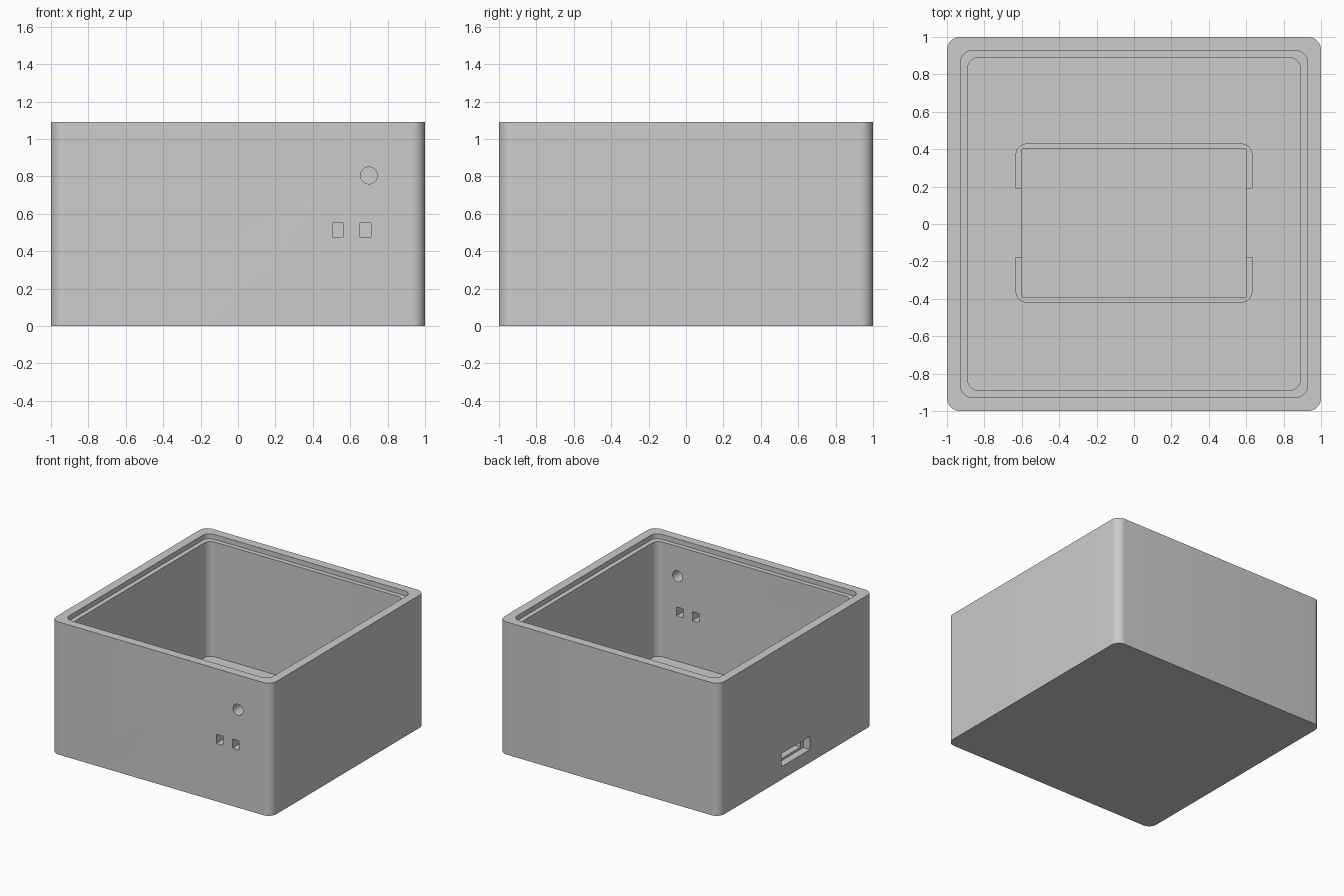
import bpy, bmesh
from math import cos, sin, pi, radians

old = bpy.data.objects.get("Cube")
if old:
    bpy.data.objects.remove(old, do_unlink=True)

# Single plastic colour
grey = bpy.data.materials.new("light grey plastic")
grey.use_nodes = True
colour = (0.6, 0.6, 0.6, 1)
grey.diffuse_color = colour
grey.node_tree.nodes["Principled BSDF"].inputs["Base Color"].default_value = colour


def prism(name, outline, z0, z1):
    """Extrude a closed xy outline from z0 up to z1."""
    bm = bmesh.new()
    low = [bm.verts.new((x, y, z0)) for x, y in outline]
    high = [bm.verts.new((x, y, z1)) for x, y in outline]
    bm.faces.new(low[::-1])
    bm.faces.new(high)
    n = len(low)
    for i in range(n):
        j = (i + 1) % n
        bm.faces.new((low[i], low[j], high[j], high[i]))
    mesh = bpy.data.meshes.new(name)
    bm.to_mesh(mesh)
    bm.free()
    mesh.materials.append(grey)
    obj = bpy.data.objects.new(name, mesh)
    bpy.context.collection.objects.link(obj)
    return obj


def rounded(hx, hy, r, cy=0, steps=10):
    """Outline of a rectangle with rounded corners."""
    pts = []
    for q, (sx, sy) in enumerate(((1, 1), (-1, 1), (-1, -1), (1, -1))):
        for i in range(steps + 1):
            a = (q + i / steps) * pi / 2
            pts.append((sx * (hx - r) + r * cos(a), cy + sy * (hy - r) + r * sin(a)))
    return pts


def box(name, x, y, z):
    return prism(name, [(x[0], y[0]), (x[1], y[0]), (x[1], y[1]), (x[0], y[1])], *z)


def cut(obj, cutter):
    """Subtract the cutter and discard it."""
    cutter.hide_render = True
    mod = obj.modifiers.new("cut", "BOOLEAN")
    mod.operation = "DIFFERENCE"
    mod.solver = "EXACT"
    mod.object = cutter
    activate(obj)
    bpy.ops.object.modifier_apply(modifier=mod.name)
    bpy.data.objects.remove(cutter, do_unlink=True)


def activate(obj):
    bpy.ops.object.select_all(action="DESELECT")
    obj.select_set(True)
    bpy.context.view_layer.objects.active = obj


TOP, FLOOR, MID = 1.09, 0.107, 0.005
PORT_Y = (MID - 0.185, MID + 0.185)

# Open case with a stepped rim for a lid
case = prism("case", rounded(1, 1, 0.07), 0, TOP)
cut(case, prism("cavity", rounded(0.89, 0.89, 0.06), FLOOR, TOP + 0.1))
cut(case, prism("lid_step", rounded(0.928, 0.928, 0.065), TOP - 0.04, TOP + 0.1))

# Board pocket in the floor
cut(case, box("pocket", (-0.6, 0.6), (MID - 0.395, MID + 0.395), (0.07, 0.3)))

# Round button hole and two indicator windows through the front wall
hole = prism("button_hole", [(0.045 * cos(i * pi / 16), 0.045 * sin(i * pi / 16))
                             for i in range(32)], -0.2, 0.2)
hole.rotation_euler.x = radians(90)
hole.location = (0.7, -0.95, 0.805)
cut(case, hole)
for x in (0.535, 0.68):
    cut(case, box("window", (x - 0.03, x + 0.03), (-1.1, -0.8), (0.476, 0.55)))

# Cable port in the side wall: outer recess and narrower opening
cut(case, box("port_recess", (-1.1, -0.94), PORT_Y, (FLOOR, 0.215)))
cut(case, box("port_opening", (-1.1, -0.8), (MID - 0.15, MID + 0.15), (0.125, 0.2)))

# Raised frame round the pocket, open at both ends
frame = prism("board_frame", rounded(0.633, 0.425, 0.06, MID), FLOOR, 0.16)
cut(frame, box("frame_inside", (-0.6, 0.6), (MID - 0.395, MID + 0.395), (0, 0.3)))
cut(frame, box("frame_gap", (-0.8, 0.8), PORT_Y, (0, 0.3)))

for obj in (case, frame):
    activate(obj)
    bpy.ops.object.shade_smooth_by_angle(angle=radians(30))
